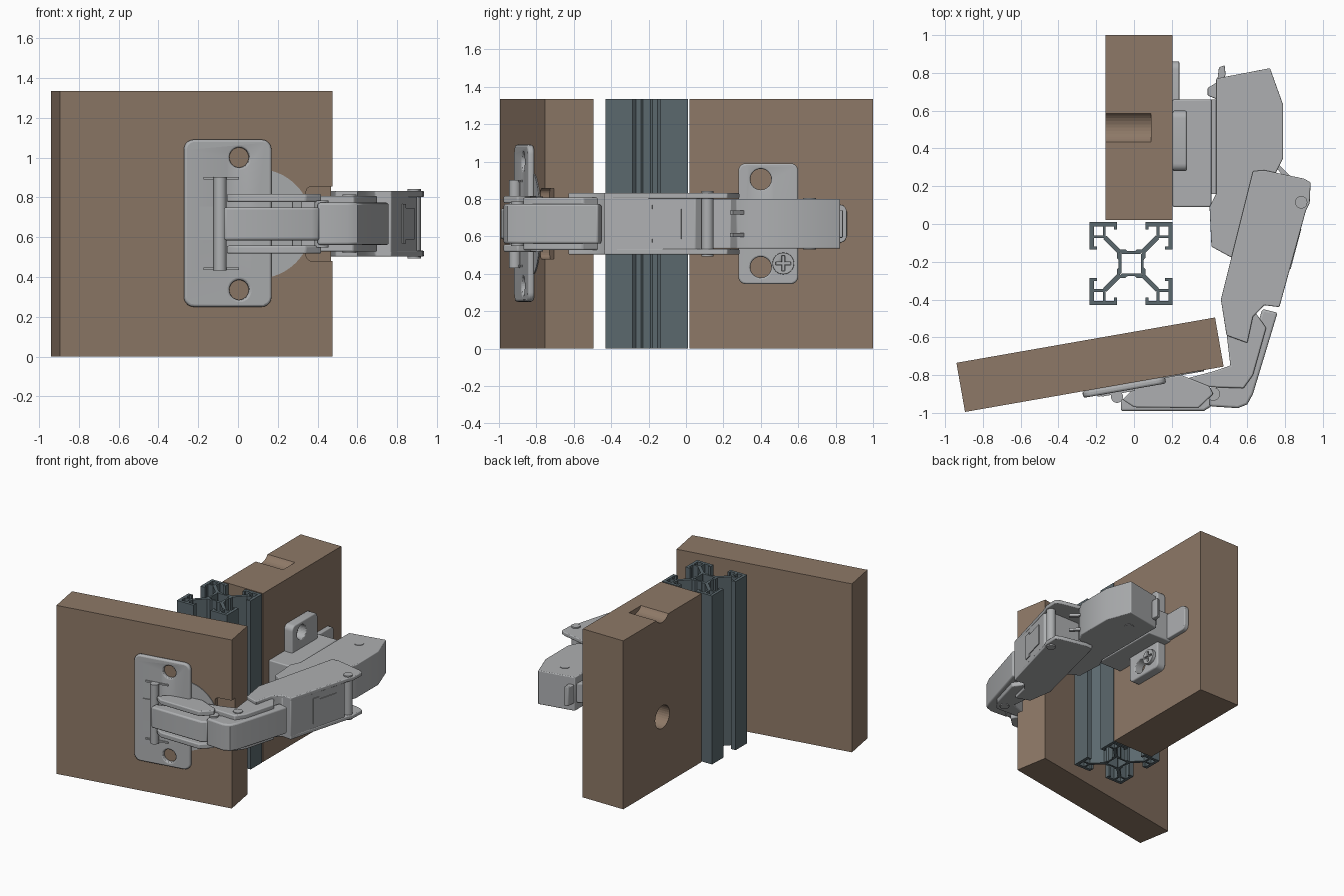
import bpy, bmesh, math
from mathutils import Matrix, Vector

old = bpy.data.objects.get("Cube")
if old:
    bpy.data.objects.remove(old, do_unlink=True)

H = 1.335          # panel height
ZC = 0.667         # hinge centre height


def material(name, rgb):
    m = bpy.data.materials.new(name)
    m.use_nodes = True
    m.diffuse_color = (*rgb, 1)
    m.node_tree.nodes["Principled BSDF"].inputs["Base Color"].default_value = (*rgb, 1)
    return m


WOOD = material("brown wood", (0.27, 0.19, 0.135))
STEEL = material("light grey steel", (0.42, 0.43, 0.44))
ALU = material("dark slate aluminium", (0.105, 0.14, 0.155))

# Frames: upright, facing +x, and the swung door (local y = 0 is its front face)
UP = Matrix.Identity(4)
FACE_X = Matrix(((0, 0, 1, 0), (1, 0, 0, 0), (0, 1, 0, 0), (0, 0, 0, 1)))
DOOR = Matrix.Translation((-0.21, -0.875, 0)) @ Matrix.Rotation(math.radians(9.94), 4, 'Z')
DOOR_FACE = DOOR @ Matrix.Rotation(math.pi / 2, 4, 'X')


def prism(name, pts, z0, z1, mat, frame=UP, bevel=0, smooth=False):
    bm = bmesh.new()
    base = bm.faces.new([bm.verts.new((x, y, z0)) for x, y in pts])
    top = bmesh.ops.extrude_face_region(bm, geom=[base])["geom"]
    bmesh.ops.translate(bm, vec=(0, 0, z1 - z0),
                        verts=[v for v in top if isinstance(v, bmesh.types.BMVert)])
    bmesh.ops.recalc_face_normals(bm, faces=bm.faces)
    bm.transform(frame)
    me = bpy.data.meshes.new(name)
    bm.to_mesh(me)
    bm.free()
    ob = bpy.data.objects.new(name, me)
    bpy.context.collection.objects.link(ob)
    me.materials.append(mat)
    if bevel:
        mod = ob.modifiers.new("rounded edges", 'BEVEL')
        mod.width, mod.segments, mod.limit_method = bevel, 3, 'ANGLE'
        mod.angle_limit = math.radians(40)
    if bevel or smooth:
        activate(ob)
        bpy.ops.object.shade_smooth_by_angle(angle=math.radians(35))
    return ob


def activate(ob):
    bpy.ops.object.select_all(action='DESELECT')
    ob.select_set(True)
    bpy.context.view_layer.objects.active = ob


def rect(x0, x1, y0, y1):
    return [(x0, y0), (x1, y0), (x1, y1), (x0, y1)]


def circle(cx, cy, r, n=32):
    return [(cx + r * math.cos(2 * math.pi * i / n), cy + r * math.sin(2 * math.pi * i / n))
            for i in range(n)]


def round_rect(x0, x1, y0, y1, r):
    pts = []
    for k, (cx, cy) in enumerate(rect(x0 + r, x1 - r, y0 + r, y1 - r)):
        for i in range(6):
            a = math.pi * (1 + k / 2 + i / 10)
            pts.append((cx + r * math.cos(a), cy + r * math.sin(a)))
    return pts


def cut(target, pts, z0, z1, frame=UP):
    cutter = prism("cutter", pts, z0, z1, target.data.materials[0], frame)
    cutter.hide_render = True
    mod = target.modifiers.new("cut", 'BOOLEAN')
    mod.object, mod.operation, mod.solver = cutter, 'DIFFERENCE', 'EXACT'
    activate(target)
    bpy.ops.object.modifier_move_to_index(modifier="cut", index=0)
    bpy.ops.object.modifier_apply(modifier="cut")
    bpy.data.objects.remove(cutter, do_unlink=True)


def centred(name, pts, half, bevel=0, **kw):
    """Steel prism spanning equally above and below the hinge centre."""
    return prism(name, pts, ZC - half, ZC + half, STEEL, bevel=bevel, **kw)


def pair(name, pts, inner, outer, bevel=0):
    """Mirrored upper and lower steel plates."""
    prism("upper_" + name, pts, ZC + inner, ZC + outer, STEEL, bevel=bevel)
    prism("lower_" + name, pts, ZC - outer, ZC - inner, STEEL, bevel=bevel)


# Cabinet side panel with blind holes in its outer face
panel = prism("side_panel", rect(-0.15, 0.205, 0.02, 1.0), 0, H, WOOD)
for z in (0.545, 1.385):
    cut(panel, circle(0.51, z, 0.09), -0.3, 0.09, FACE_X)

# Swung door with an edge recess for the hinge
door = prism("door", rect(-0.695, 0.695, 0, 0.264), 0, H, WOOD, DOOR)
cut(door, round_rect(0.56, 0.9, 0.48, 0.855, 0.03), -0.05, 0.1, DOOR_FACE)

# Slotted aluminium post: four identical corners around a hollow core
for q in range(4):
    f = Matrix.Translation((-0.015, -0.21, 0)) @ Matrix.Rotation(q * math.pi / 2, 4, 'Z')
    bars = {
        "post_lip_x": rect(0.075, 0.22, 0.197, 0.22),
        "post_lip_y": rect(0.197, 0.22, 0.075, 0.2),
        "post_hook_x": rect(0.075, 0.092, 0.18, 0.2),
        "post_hook_y": rect(0.18, 0.2, 0.075, 0.092),
        "post_box_x": rect(0.135, 0.2, 0.135, 0.15),
        "post_box_y": rect(0.135, 0.15, 0.15, 0.2),
        "post_web": [(0.05, 0.068), (0.068, 0.05), (0.148, 0.13), (0.13, 0.148)],
        "post_core": [(0.052, -0.05), (0.075, -0.072), (0.075, -0.03), (0.066, -0.02),
                      (0.066, 0.02), (0.075, 0.03), (0.075, 0.072), (0.052, 0.05)],
    }
    for name, pts in bars.items():
        prism(f"{name}_{q + 1}", pts, 0, H, ALU, f)

# Door plate, cup rim and plate details
plate = prism("door_plate", round_rect(-0.065, 0.38, 0.25, 1.09, 0.05), 0, 0.035, STEEL,
              DOOR_FACE, 0.012)
for z in (0.335, 1.0):
    cut(plate, circle(0.215, z, 0.05), -0.1, 0.1, DOOR_FACE)
prism("cup_rim", circle(0.314, ZC, 0.275, 64), 0, 0.006, STEEL, DOOR_FACE)
prism("plate_tab", rect(0.01, 0.1, 0.585, 0.755), 0.03, 0.042, STEEL, DOOR_FACE)
for side, z in (("upper", 0.89), ("lower", 0.435)):
    prism(side + "_plate_rib", rect(0.03, 0.21, z, z + 0.012), 0.03, 0.045, STEEL, DOOR_FACE)
centred("cup_pin", circle(-0.09, -0.915, 0.032, 20), 0.235, smooth=True)

# Cup-side links
pair("cup_cheek", [(-0.06, -0.93), (0.0, -0.97), (0.34, -0.975), (0.42, -0.9), (0.4, -0.86),
                   (0.25, -0.8), (0.16, -0.81), (0.0, -0.87)], 0.11, 0.15, 0.008)
centred("cup_arm", [(-0.07, -0.93), (-0.07, -0.99), (0.37, -0.99), (0.41, -0.965),
                    (0.41, -0.88), (0.3, -0.83), (0.1, -0.88)], 0.083, 0.012)
centred("inner_link", [(0.27, -0.82), (0.32, -0.86), (0.58, -0.87), (0.63, -0.8), (0.70, -0.55),
                       (0.63, -0.45), (0.53, -0.45), (0.49, -0.58), (0.51, -0.75),
                       (0.42, -0.78)], 0.14, 0.008)
centred("elbow_cover", [(0.40, -0.88), (0.40, -0.965), (0.55, -0.975), (0.6, -0.955),
                        (0.63, -0.9), (0.76, -0.47), (0.68, -0.45), (0.56, -0.82)], 0.106, 0.012)

# Middle body with lugs reaching over the rear body
middle = [(0.49, -0.59), (0.6, -0.63), (0.63, -0.49), (0.69, -0.43), (0.77, -0.44)]
centred("middle_body", middle + [(0.9, 0.05), (0.86, 0.1), (0.585, 0.1), (0.46, -0.4)], 0.15, 0.006)
pair("middle_lug", middle + [(0.91, 0.07), (0.93, 0.11), (0.935, 0.22), (0.9, 0.24),
                             (0.69, 0.285), (0.63, 0.28), (0.46, -0.4)], 0.135, 0.165, 0.006)
centred("lug_pin", circle(0.885, 0.115, 0.033, 20), 0.175, smooth=True)

# Raised T-shaped clip on the sloping outside of the middle body
slope = Matrix.Translation((0.77, -0.44, ZC)) @ Matrix.Rotation(math.atan2(0.13, -0.49) - math.pi / 2
                                                               + math.pi, 4, 'Z')
run = Vector((0.13, 0.49)).normalized()
slope = Matrix(((run.x, 0, run.y, 0.77), (run.y, 0, -run.x, -0.44), (0, 1, 0, ZC), (0, 0, 0, 1)))
prism("clip_stem", rect(0.27, 0.43, -0.08, 0.08), -0.005, 0.006, STEEL, slope)
prism("clip_bar", rect(0.21, 0.27, -0.1, 0.1), -0.005, 0.006, STEEL, slope)

# Rear body and tongue
centred("rear_body", [(0.435, 0.77), (0.72, 0.825), (0.79, 0.63), (0.79, 0.35), (0.75, 0.27),
                      (0.64, 0.24), (0.6, 0.05), (0.56, -0.1), (0.52, -0.18), (0.41, -0.12),
                      (0.4, 0.09), (0.435, 0.16)], 0.133, 0.006)
pair("spring_arm", [(0.75, 0.3), (0.765, 0.315), (0.83, 0.25), (0.81, 0.235)], 0.05, 0.07)
for name, x, y, half in (("rear_rivet", 0.6, 0.66, 0.137), ("front_rivet", 0.42, -0.9, 0.118),
                         ("elbow_rivet", 0.56, -0.8, 0.147)):
    centred(name, circle(x, y, 0.035, 20), half, smooth=True)

# Mounting base on the side panel
prism("base_foot", round_rect(0.3, 0.86, 0.565, 0.77, 0.04), 0.2, 0.24, STEEL, FACE_X, 0.006)
centred("base_block", rect(0.205, 0.41, 0.09, 0.66), 0.115, 0.008)
centred("base_rail", rect(0.4, 0.45, 0.16, 0.66), 0.1)
ears = prism("mounting_ears", round_rect(0.28, 0.6, 0.345, 0.99, 0.04), 0.205, 0.28, STEEL,
             FACE_X, 0.015)
for z in (0.435, 0.905):
    cut(ears, circle(0.4, z, 0.056), 0.1, 0.4, FACE_X)
screw = prism("adjusting_screw", circle(0.52, 0.455, 0.058), 0.27, 0.305, STEEL, FACE_X, 0.01)
for a, b in ((0.04, 0.008), (0.008, 0.04)):
    cut(screw, rect(0.52 - a, 0.52 + a, 0.455 - b, 0.455 + b), 0.29, 0.32, FACE_X)
centred("release_lever", [(0.44, 0.66), (0.39, 0.68), (0.39, 0.72), (0.44, 0.75), (0.45, 0.83),
                          (0.48, 0.84), (0.485, 0.79), (0.465, 0.74)], 0.075, 0.006)
